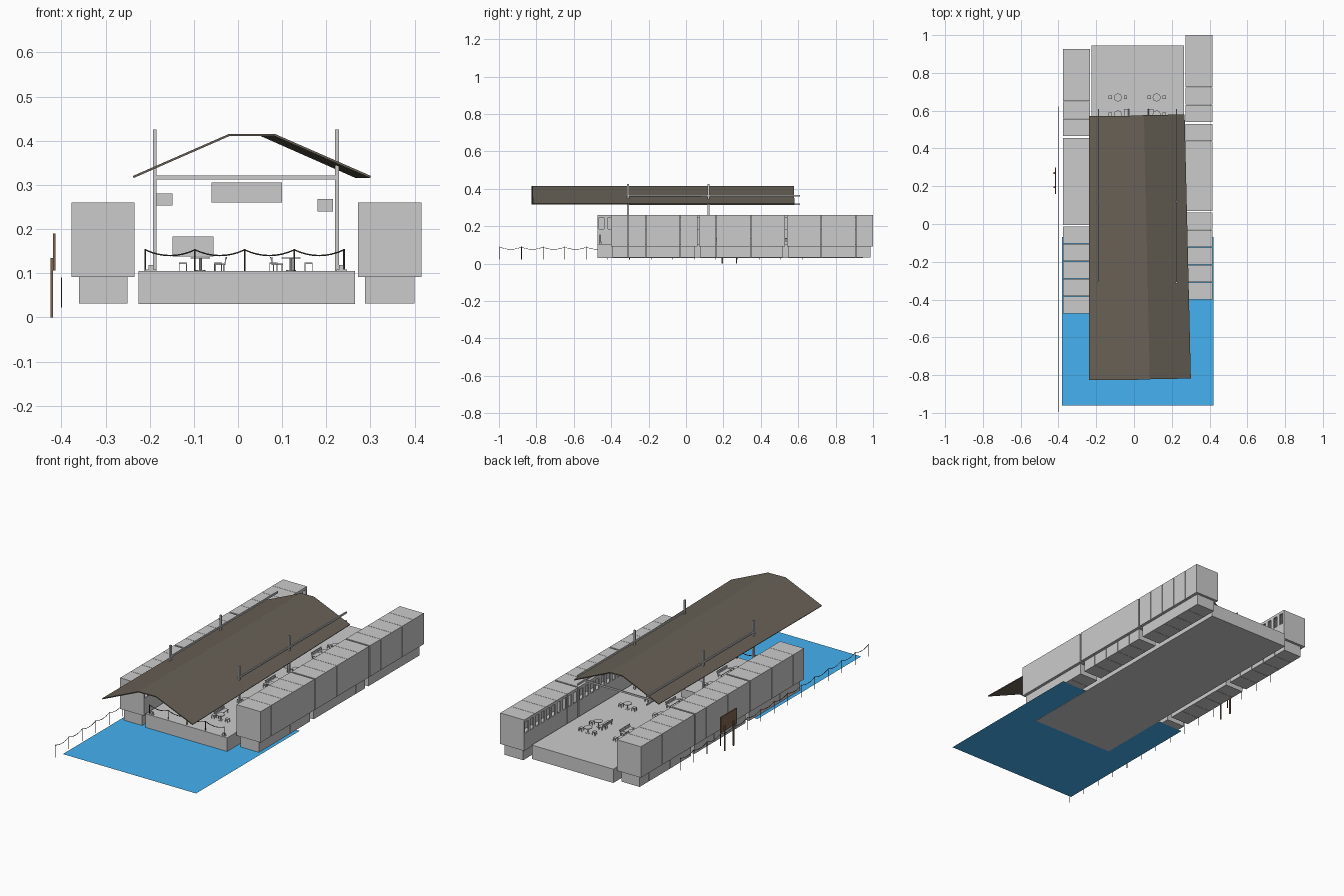
import bpy, bmesh, math
from mathutils import Matrix, Vector

if "Cube" in bpy.data.objects:
    bpy.data.objects.remove(bpy.data.objects["Cube"])


def material(name, rgb):
    m = bpy.data.materials.new(name)
    m.diffuse_color = (*rgb, 1)
    m.use_nodes = True
    m.node_tree.nodes["Principled BSDF"].inputs["Base Color"].default_value = m.diffuse_color
    return m


WATER = material("water_blue", (0.06, 0.44, 0.88))
ROOF = material("roof_brown", (0.14, 0.12, 0.095))
WOOD = material("sign_wood", (0.22, 0.13, 0.08))
ROPE = material("rope_dark", (0.07, 0.055, 0.045))


def finish(name, bm, mat=None):
    me = bpy.data.meshes.new(name)
    bm.to_mesh(me)
    bm.free()
    ob = bpy.data.objects.new(name, me)
    bpy.context.collection.objects.link(ob)
    if mat:
        me.materials.append(mat)
    return ob


def add_box(bm, x0, x1, y0, y1, z0, z1, rot=None):
    c = Vector(((x0 + x1) / 2, (y0 + y1) / 2, (z0 + z1) / 2))
    m = Matrix.Translation(c)
    if rot:
        m = m @ Matrix.Rotation(rot, 4, 'Y')
    m = m @ Matrix.Diagonal((abs(x1 - x0), abs(y1 - y0), abs(z1 - z0), 1))
    bmesh.ops.create_cube(bm, size=1, matrix=m)


def boxes(name, items, mat=None):
    bm = bmesh.new()
    for it in items:
        add_box(bm, *it)
    return finish(name, bm, mat)


def add_cyl(bm, x, y, z0, z1, r, n=8):
    bmesh.ops.create_cone(bm, cap_ends=True, segments=n, radius1=r, radius2=r, depth=z1 - z0,
                          matrix=Matrix.Translation((x, y, (z0 + z1) / 2)))


def rope(name, pts, r):
    cu = bpy.data.curves.new(name, 'CURVE')
    cu.dimensions = '3D'
    cu.bevel_depth = r
    cu.bevel_resolution = 1
    sp = cu.splines.new('POLY')
    sp.points.add(len(pts) - 1)
    for p, c in zip(sp.points, pts):
        p.co = (*c, 1)
    ob = bpy.data.objects.new(name, cu)
    bpy.context.collection.objects.link(ob)
    cu.materials.append(ROPE)


# Water and central deck
bm = bmesh.new()
bm.faces.new([bm.verts.new(p) for p in ((-0.38, -0.96, 0.031), (0.42, -0.96, 0.031),
                                        (0.42, -0.07, 0.031), (-0.38, -0.07, 0.031))])
finish("water", bm, WATER)
boxes("deck", [(-0.225, 0.265, -0.472, 0.945, 0.03, 0.105)])


# Side buildings: three units of five bays, windows toward the deck
def building(side, outer, inner, base, y_start):
    s = 1 if inner > outer else -1
    t, seg, zb, zt = 0.006, 0.0925, 0.092, 0.26
    for u in range(3):
        walls, feet = [], []
        y0 = y_start + u * 0.4695
        y_end = y0 + 5 * seg
        for k in range(5):
            a, b = y0 + k * seg, y0 + (k + 1) * seg - 0.0015
            walls += [(outer, inner, a, b, zb, zb + t),
                      (outer, inner, a, b, zt - t, zt),
                      (outer, outer + s * t, a, b, zb + t, zt - t),
                      (inner - s * t, inner, a, b, zb + t, 0.185),
                      (inner - s * t, inner, a, b, 0.245, zt - t)]
            edges = [a, a + 0.010, a + 0.036, a + 0.056, a + 0.082, b]
            for i in (0, 2, 4):
                walls.append((inner - s * t, inner, edges[i], edges[i + 1], 0.185, 0.245))
            feet.append((base[0], base[1], a + (0.008 if k == 0 else 0),
                         b - (0.014 if k == 4 else 0), 0.032, zb))
        for a in (y0, y_end - t - 0.0015):
            walls.append((outer + s * t, inner - s * t, a, a + t, zb + t, zt - t))
        boxes(f"{side}_cabin_{u + 1}", walls)
        boxes(f"{side}_cabin_base_{u + 1}", feet)


building("left", -0.377, -0.234, (-0.36, -0.25), -0.474)
building("right", 0.416, 0.272, (0.288, 0.40), -0.40)

# Roof sheet, slightly tapered on the right slope
front = [(-0.237, -0.827, 0.318), (-0.02, -0.826, 0.413), (0.083, -0.822, 0.413), (0.30, -0.818, 0.318)]
back = [(-0.237, 0.572, 0.318), (-0.02, 0.573, 0.413), (0.052, 0.576, 0.413), (0.267, 0.58, 0.318)]
bm = bmesh.new()
f = [bm.verts.new(p) for p in front]
b = [bm.verts.new(p) for p in back]
for i in range(3):
    bm.faces.new((f[i], f[i + 1], b[i + 1], b[i]))
roof = finish("roof", bm, ROOF)
mod = roof.modifiers.new("thickness", 'SOLIDIFY')
mod.thickness = 0.005
mod.offset = 0

# Roof frame: posts, cross beams and long rails
frame = []
for x in (-0.1885, 0.2245):
    for y in (-0.31, 0.12):
        frame.append((x - 0.0045, x + 0.0045, y - 0.0045, y + 0.0045, 0.105, 0.425))
    frame.append((x - 0.003, x + 0.003, -0.31, 0.61, 0.358, 0.367))
    frame.append((x - 0.003, x + 0.003, -0.31, 0.61, 0.312, 0.32))
for y in (-0.31, 0.12, 0.55):
    frame.append((-0.1885, 0.2245, y - 0.003, y + 0.003, 0.312, 0.321))
boxes("roof_frame", frame)

# Thin hanging panels
for i, (x0, x1, y, z0, z1) in enumerate(((-0.06, 0.10, 0.12, 0.26, 0.306), (-0.185, -0.148, 0.12, 0.253, 0.28),
                                         (0.18, 0.215, 0.12, 0.24, 0.268), (-0.148, -0.055, 0.12, 0.138, 0.183))):
    boxes(f"panel_{i + 1}", [(x0, x1, y - 0.001, y + 0.001, z0, z1)])

# Tables with two chairs each
Z = 0.105
for cx in (-0.085, 0.12):
    for cy in (-0.32, -0.10, 0.12, 0.33, 0.58, 0.67):
        bm = bmesh.new()
        add_cyl(bm, cx, cy, Z + 0.028, Z + 0.031, 0.022)
        add_cyl(bm, cx, cy, Z, Z + 0.028, 0.003)
        add_cyl(bm, cx, cy, Z, Z + 0.002, 0.011)
        finish("table", bm)
        for s in (-1, 1):
            x = cx + s * 0.04
            parts = [(x - 0.009, x + 0.009, cy - 0.009, cy + 0.009, Z + 0.016, Z + 0.019)]
            for dx in (-0.008, 0.008):
                for dy in (-0.008, 0.008):
                    parts.append((x + dx - 0.001, x + dx + 0.001, cy + dy - 0.001, cy + dy + 0.001, Z, Z + 0.016))
            boxes("chair", parts)

# Benches with leaning backs
for cx, s in ((-0.042, 1), (0.09, -1)):
    for cy in (-0.27, 0.17, 0.565):
        x = cx + s * 0.012
        parts = [(cx - 0.012, cx + 0.012, cy - 0.045, cy + 0.045, Z + 0.014, Z + 0.017)]
        for dz in (0.021, 0.029):
            xx = x + s * (dz - 0.017) * 0.3
            parts.append((xx - 0.001, xx + 0.001, cy - 0.045, cy + 0.045, Z + dz - 0.003, Z + dz + 0.003, s * 0.3))
        for dy in (-0.04, 0.04):
            parts += [(cx - 0.011, cx - 0.008, cy + dy - 0.0015, cy + dy + 0.0015, Z, Z + 0.014),
                      (cx + 0.008, cx + 0.011, cy + dy - 0.0015, cy + dy + 0.0015, Z, Z + 0.014),
                      (x, x + s * 0.002, cy + dy - 0.0015, cy + dy + 0.0015, Z + 0.014, Z + 0.032)]
        boxes("bench", parts)


# Rope fences: posts with sagging rope between them
def fence(name, start, step, n, z_foot, z_top, sag, r):
    start, step = Vector(start), Vector(step)
    bm = bmesh.new()
    pts = []
    for i in range(n):
        p = start + step * i
        add_cyl(bm, p.x, p.y, z_foot, z_top + 0.002, r * 1.1, 6)
        for k in range(8 if i < n - 1 else 1):
            u = k / 8
            q = p + step * u
            pts.append((q.x, q.y, z_top - 4 * sag * u * (1 - u)))
    finish(name + "_posts", bm, ROPE)
    rope(name + "_rope", pts, r)


fence("deck_front", (-0.21, -0.46, 0), (0.1125, 0, 0), 5, Z, 0.153, 0.013, 0.0018)
fence("side", (-0.40, -0.995, 0), (0, 0.1155, 0), 15, 0.022, 0.088, 0.012, 0.0013)

# Post feet at the front corners of the deck
for x in (-0.197, 0.235):
    boxes("corner_foot", [(x - 0.012, x + 0.012, -0.462, -0.452, Z, Z + 0.003),
                          (x - 0.006, x + 0.006, -0.461, -0.453, Z + 0.003, Z + 0.014)])

# Wooden sign with two legs
boxes("sign_board", [(-0.419, -0.413, 0.16, 0.30, 0.106, 0.19)], WOOD)
boxes("sign_legs", [(-0.425, -0.419, y - 0.004, y + 0.004, 0, 0.135) for y in (0.195, 0.27)], WOOD)
